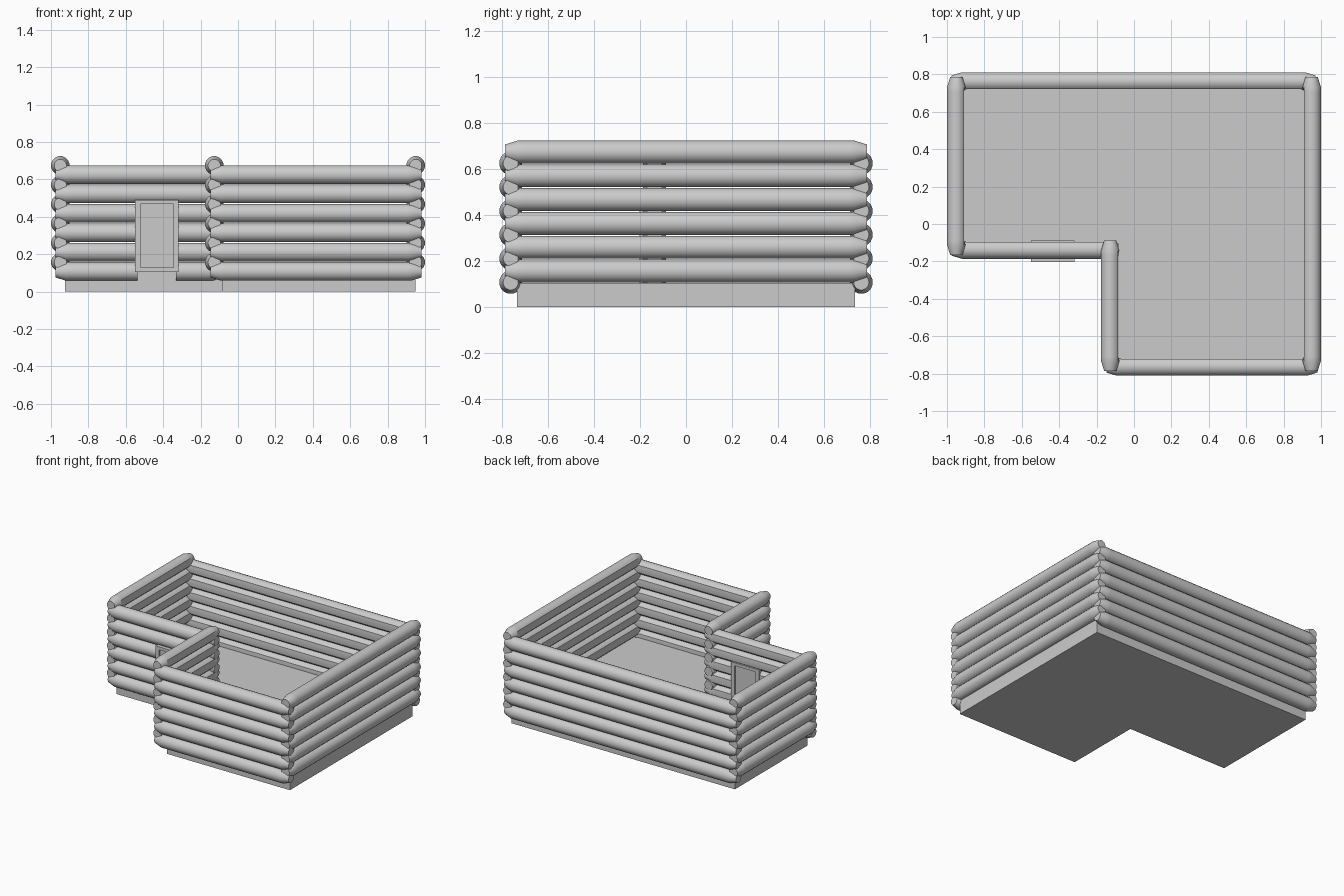
import bpy, bmesh
from math import sin, cos, pi
from mathutils import Vector

if "Cube" in bpy.data.objects:
    bpy.data.objects.remove(bpy.data.objects["Cube"])

R, FLAT, SIDES = 0.05, 0.041, 16
ROWS, PITCH = 6, 0.1035
X_Z, Y_Z = 0.108, 0.157          # lowest log heights of the two wall directions
LEFT, INNER, RIGHT = -0.95, -0.127, 0.95
FRONT, PORCH, BACK = -0.762, -0.137, 0.762


def finish(name, bm):
    bmesh.ops.recalc_face_normals(bm, faces=bm.faces)
    me = bpy.data.meshes.new(name)
    bm.to_mesh(me)
    bm.free()
    ob = bpy.data.objects.new(name, me)
    bpy.context.collection.objects.link(ob)
    return ob


def add_log(bm, along_x, pos, a, b, z, inside, round_a=True, round_b=True):
    """Log from a to b, flattened on its inside face, with round tapered ends."""
    rings = [(a, 0.033, R), (a + 0.055, R, R), (a + 0.08, R, FLAT)] if round_a else [(a, R, FLAT)]
    rings += [(b - 0.08, R, FLAT), (b - 0.055, R, R), (b, 0.033, R)] if round_b else [(b, R, FLAT)]
    loops = []
    for t, r, flat in rings:
        loop = []
        for i in range(SIDES):
            ang = 2 * pi * (i + 0.5) / SIDES
            side = pos + inside * min(r * cos(ang), flat)
            h = z + r * sin(ang) * 1.01
            loop.append(bm.verts.new((t, side, h) if along_x else (side, t, h)))
        loops.append(loop)
    for p, q in zip(loops, loops[1:]):
        for i in range(SIDES):
            j = (i + 1) % SIDES
            bm.faces.new((p[i], p[j], q[j], q[i]))
    bm.faces.new(loops[0])
    bm.faces.new(loops[-1])


def wall(name, along_x, pos, a, b, inside, gap=None):
    bm = bmesh.new()
    for row in range(ROWS):
        z = (X_Z if along_x else Y_Z) + row * PITCH
        if gap and row < 4:
            add_log(bm, along_x, pos, a, gap[0], z, inside, round_b=False)
            add_log(bm, along_x, pos, gap[1], b, z, inside, round_a=False)
        else:
            add_log(bm, along_x, pos, a, b, z, inside)
    return finish(name, bm)


def add_box(bm, lo, hi):
    lo, hi = Vector(lo), Vector(hi)
    vs = bmesh.ops.create_cube(bm, size=1)["verts"]
    bmesh.ops.scale(bm, vec=hi - lo, verts=vs)
    bmesh.ops.translate(bm, vec=(lo + hi) / 2, verts=vs)


# log walls
wall("back_wall", True, BACK, LEFT - 0.025, RIGHT + 0.02, -1)
wall("front_wall", True, FRONT, INNER - 0.02, RIGHT + 0.03, 1)
wall("porch_wall", True, PORCH, LEFT - 0.025, INNER + 0.045, 1, gap=(-0.537, -0.331))
wall("left_wall", False, LEFT, PORCH - 0.03, BACK + 0.025, 1)
wall("right_wall", False, RIGHT, FRONT - 0.025, BACK + 0.025, -1)
wall("inner_wall", False, INNER, FRONT - 0.025, PORCH + 0.05, 1)

# L-shaped floor slab
bm = bmesh.new()
outline = [(-0.925, 0.735), (0.95, 0.735), (0.95, -0.735),
           (-0.083, -0.735), (-0.083, -0.137), (-0.925, -0.137)]
face = bm.faces.new([bm.verts.new((x, y, 0)) for x, y in outline])
top = bmesh.ops.extrude_face_region(bm, geom=[face])["geom"]
bmesh.ops.translate(bm, vec=(0, 0, 0.105),
                    verts=[v for v in top if isinstance(v, bmesh.types.BMVert)])
finish("floor", bm)

# door frame: jambs, lintel and sill
bm = bmesh.new()
y0, y1 = -0.203, -0.088
for x0, x1, z0, z1 in [(-0.55, -0.522, 0.105, 0.49), (-0.345, -0.317, 0.105, 0.49),
                       (-0.522, -0.345, 0.468, 0.49), (-0.522, -0.345, 0.105, 0.13)]:
    add_box(bm, (x0, y0, z0), (x1, y1, z1))
finish("door_frame", bm)

# door panel
bm = bmesh.new()
add_box(bm, (-0.522, -0.19, 0.13), (-0.345, -0.1, 0.468))
finish("door", bm)

# smooth logs, crisp edges
bpy.ops.object.select_all(action='DESELECT')
for ob in bpy.context.collection.objects:
    ob.select_set(True)
    bpy.context.view_layer.objects.active = ob
bpy.ops.object.shade_smooth_by_angle(angle=0.45)
